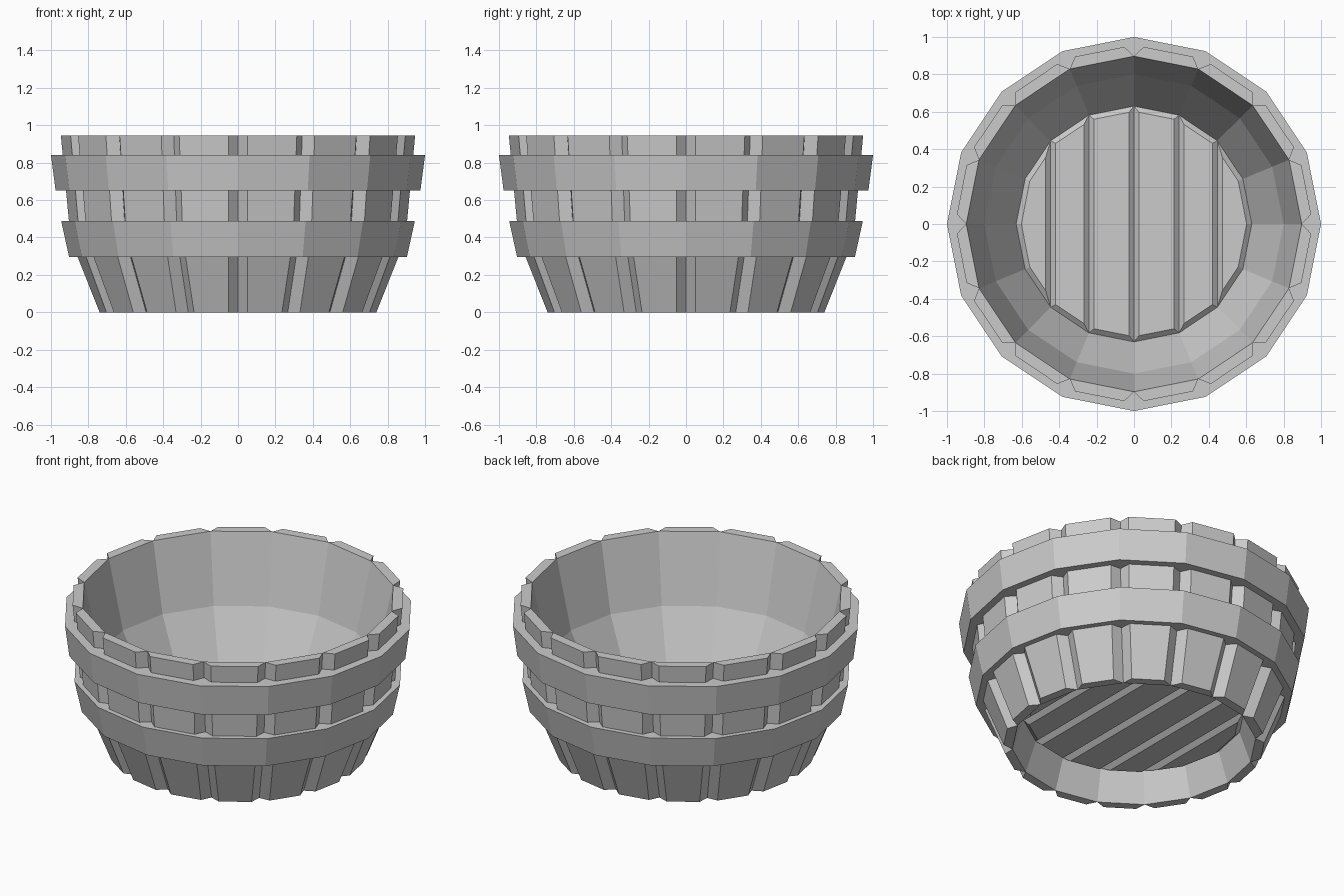
import bpy, bmesh
from math import cos, sin, pi

if "Cube" in bpy.data.objects:
    bpy.data.objects.remove(bpy.data.objects["Cube"])

N = 16
STEP = 2 * pi / N


def finish(name, bm):
    bmesh.ops.recalc_face_normals(bm, faces=bm.faces)
    me = bpy.data.meshes.new(name)
    bm.to_mesh(me)
    bm.free()
    ob = bpy.data.objects.new(name, me)
    bpy.context.collection.objects.link(ob)
    return ob


def point(r, a, z, t=0.0):
    # radius r, angle a, sideways offset t
    return (r * cos(a) - t * sin(a), r * sin(a) + t * cos(a), z)


def ring(bm, r, z):
    return [bm.verts.new(point(r, k * STEP, z)) for k in range(N)]


def bridge(bm, a, b):
    n = len(a)
    for i in range(n):
        j = (i + 1) % n
        bm.faces.new((a[i], a[j], b[j], b[i]))


# Tub wall: sixteen staves with a V groove at each corner
bm = bmesh.new()
outer = []
for z, r_stave, r_groove in ((0, 0.74, 0.695), (0.39, 0.895, 0.85), (0.945, 0.947, 0.897)):
    loop = []
    for k in range(N):
        for r, t in ((r_stave, -0.052), (r_groove, 0), (r_stave, 0.052)):
            loop.append(bm.verts.new(point(r, k * STEP, z, t)))
    outer.append(loop)
for a, b in zip(outer, outer[1:]):
    bridge(bm, a, b)
for loop in (outer[0], outer[-1]):
    for k in range(N):
        m = (3 * k + 3) % (3 * N)
        bm.faces.new((loop[3 * k + 1], loop[3 * k + 2], loop[m], loop[m + 1]))
inner = [outer[-1][1::3], ring(bm, 0.80, 0.52), ring(bm, 0.63, 0.185), outer[0][1::3]]
for a, b in zip(inner, inner[1:]):
    bridge(bm, a, b)
finish("stave_wall", bm)


# Hoops
def hoop(name, section):
    bm = bmesh.new()
    loops = [ring(bm, r, z) for r, z in section]
    for a, b in zip(loops, loops[1:] + loops[:1]):
        bridge(bm, a, b)
    finish(name, bm)


hoop("upper_hoop", [(0.865, 0.65), (0.975, 0.65), (1.0, 0.84), (0.88, 0.84)])
hoop("lower_hoop", [(0.80, 0.295), (0.903, 0.295), (0.945, 0.487), (0.85, 0.487)])


# Floor boards: slices of the sixteen-sided floor, chamfered above and below
def board(name, outline, inset=0.027):
    n = len(outline)
    small = []
    for i in range(n):
        (px, py), (x, y), (nx, ny) = outline[i - 1], outline[i], outline[(i + 1) % n]
        ux, uy, vx, vy = x - px, y - py, nx - x, ny - y
        lu, lv = (ux * ux + uy * uy) ** 0.5, (vx * vx + vy * vy) ** 0.5
        ax, ay, bx, by = -uy / lu, ux / lu, -vy / lv, vx / lv
        s = inset / (1 + ax * bx + ay * by)
        small.append((x + (ax + bx) * s, y + (ay + by) * s))
    bm = bmesh.new()
    low, mid, top = [[bm.verts.new((x, y, z)) for x, y in pts]
                     for pts, z in ((small, 0.16), (outline, 0.185), (small, 0.21))]
    bridge(bm, low, mid)
    bridge(bm, mid, top)
    bm.faces.new(low[::-1])
    bm.faces.new(top)
    finish(name, bm)


def rim(k):
    return (0.63 * cos(k * STEP), 0.63 * sin(k * STEP))


slices = [[-2, -1, 0, 1, 2], [2, 3, -3, -2], [3, 4, -4, -3],
          [4, 5, -5, -4], [5, 6, -6, -5], [6, 7, 8, 9, 10]]
for i, ks in enumerate(slices):
    board(f"floor_board_{i + 1}", [rim(k) for k in ks])
